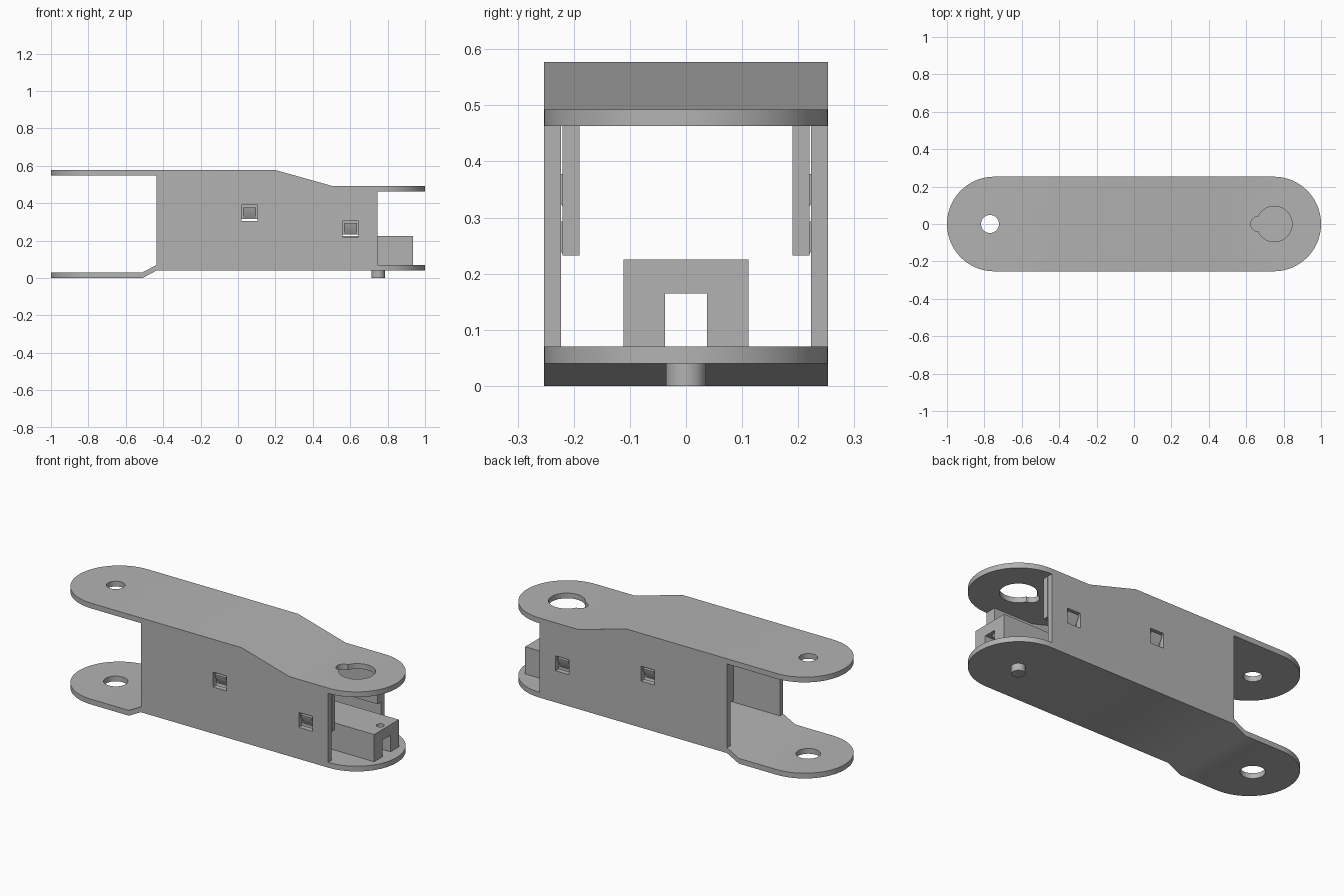
import bpy, bmesh, math

cube = bpy.data.objects.get("Cube")
if cube:
    bpy.data.objects.remove(cube, do_unlink=True)

grey = bpy.data.materials.new("mid grey")
grey.use_nodes = True
grey.diffuse_color = (0.45, 0.45, 0.45, 1)
grey.node_tree.nodes["Principled BSDF"].inputs["Base Color"].default_value = (0.45, 0.45, 0.45, 1)

HALF = 0.253      # half width of the link
T = 0.03          # sheet thickness
END = 0.747       # centre of each rounded end


def prism(name, pts, axis, lo, hi):
    """Extrude a flat outline along one axis."""
    place = {"x": lambda p, d: (d, p[0], p[1]),
             "y": lambda p, d: (p[0], d, p[1]),
             "z": lambda p, d: (p[0], p[1], d)}[axis]
    bm = bmesh.new()
    rings = [[bm.verts.new(place(p, d)) for p in pts] for d in (lo, hi)]
    bm.faces.new(rings[0])
    bm.faces.new(rings[1])
    n = len(pts)
    for i in range(n):
        j = (i + 1) % n
        bm.faces.new((rings[0][i], rings[0][j], rings[1][j], rings[1][i]))
    bmesh.ops.recalc_face_normals(bm, faces=bm.faces)
    mesh = bpy.data.meshes.new(name)
    bm.to_mesh(mesh)
    bm.free()
    mesh.materials.append(grey)
    obj = bpy.data.objects.new(name, mesh)
    bpy.context.collection.objects.link(obj)
    return obj


def rect(a0, a1, b0, b1):
    return [(a0, b0), (a1, b0), (a1, b1), (a0, b1)]


def arc(cx, r, start, end, steps):
    angles = [math.radians(start + (end - start) * i / steps) for i in range(steps + 1)]
    return [(cx + r * math.cos(a), r * math.sin(a)) for a in angles]


def circle(cx, r, steps=40):
    return arc(cx, r, 0, 360, steps)[:-1]


def select(obj):
    bpy.ops.object.select_all(action="DESELECT")
    obj.select_set(True)
    bpy.context.view_layer.objects.active = obj


def boolean(obj, cutter, operation="DIFFERENCE"):
    cutter.hide_render = True
    mod = obj.modifiers.new("cut", "BOOLEAN")
    mod.operation, mod.solver, mod.object = operation, "EXACT", cutter
    select(obj)
    bpy.ops.object.modifier_apply(modifier=mod.name)
    bpy.data.objects.remove(cutter, do_unlink=True)


def plate(name, line):
    """Bent sheet following a line in side view, with two rounded ends."""
    outline = line + [(x, z + T) for x, z in reversed(line)]
    obj = prism(name, outline, "y", -0.4, 0.4)
    stadium = arc(END, HALF, -90, 90, 40) + arc(-END, HALF, 90, 270, 40)
    boolean(obj, prism("cutter", stadium, "z", -1, 1), "INTERSECT")
    return obj


def drill(obj, cx, r):
    boolean(obj, prism("cutter", circle(cx, r), "z", -1, 1))


# Undersides of the roof and floor in side view
roof = [(-1.1, 0.547), (0.2, 0.547), (0.5, 0.463), (1.1, 0.463)]
floor = [(-1.1, 0), (-0.51, 0), (-0.435, 0.04), (1.1, 0.04)]

# Top plate with small hole and keyhole
top_plate = plate("top_plate", roof)
drill(top_plate, -0.77, 0.048)
drill(top_plate, 0.75, 0.095)
drill(top_plate, 0.665, 0.04)

# Bottom plate with pivot hole and pin
bottom_plate = plate("bottom_plate", floor)
drill(bottom_plate, -0.77, 0.063)
pivot_pin = prism("pivot_pin", circle(0.75, 0.036), "z", 0, 0.05)

# Side walls with windows, inner panels and snap latches
X0, X1 = -0.435, 0.745
DROP = 0.231
bends = [(X1, 0.463), (0.5, 0.463), (0.2, 0.547), (X0, 0.547)]
latches = [(0.0625, 0.348), (0.6025, 0.263)]
parts = [top_plate, bottom_plate, pivot_pin]
for side, s in (("left_side", 1), ("right_side", -1)):
    tag = "back" if s > 0 else "front"
    wall = prism(tag + "_wall", [(X0, 0.07), (X1, 0.07)] + bends, "y", s * (HALF - T), s * HALF)
    panel = prism(tag + "_inner_panel", bends + [(x, z - DROP) for x, z in reversed(bends)],
                  "y", s * 0.19, s * 0.22)
    parts += [wall, panel]
    for i, (x, z) in enumerate(latches):
        window = rect(x - 0.0425, x + 0.0425, z - 0.043, z + 0.042)
        boolean(wall, prism("cutter", window, "y", s * 0.21, s * 0.27))
        wedge = [(s * 0.219, z - 0.03), (s * 0.25, z + 0.025),
                 (s * 0.25, z + 0.03), (s * 0.219, z + 0.03)]
        parts.append(prism(f"{tag}_latch_{i + 1}", wedge, "x", x - 0.035, x + 0.035))

# Channel block at the nose, with a small screw hole
channel = [(-0.111, 0.07), (-0.037, 0.07), (-0.037, 0.165), (0.037, 0.165),
           (0.037, 0.07), (0.111, 0.07), (0.111, 0.225), (-0.111, 0.225)]
block = prism("channel_block", channel, "x", 0.42, 0.935)
boolean(block, prism("cutter", circle(0.896, 0.02, 24), "z", 0.12, 0.3))
parts.append(block)

for obj in parts:
    select(obj)
    bpy.ops.object.shade_smooth_by_angle(angle=math.radians(30))
